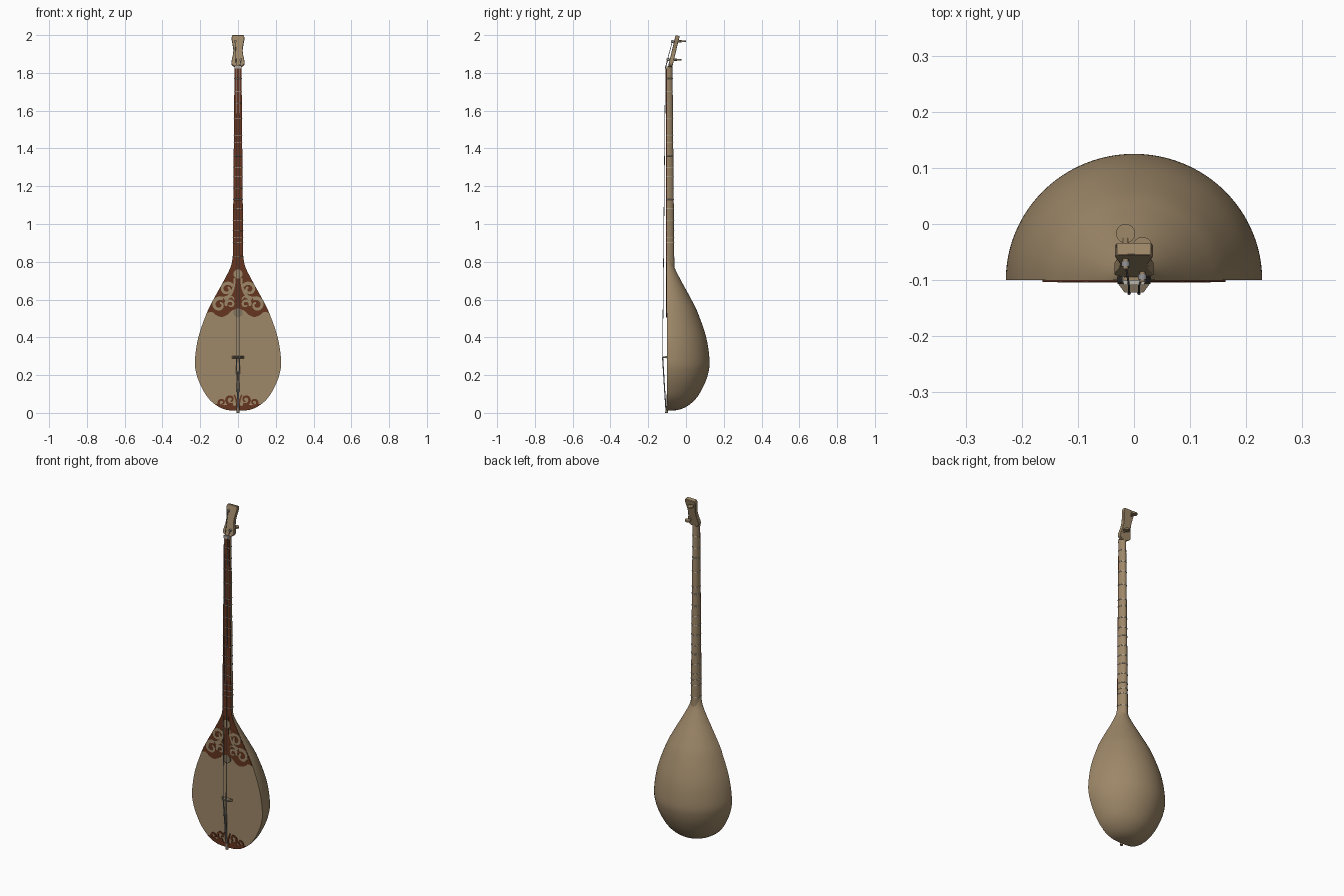
import bpy, bmesh, math
from math import sin, cos, pi
from mathutils import Vector

if "Cube" in bpy.data.objects:
    bpy.data.objects.remove(bpy.data.objects["Cube"])

def material(name, r, g, b):
    m = bpy.data.materials.new(name)
    m.diffuse_color = (r, g, b, 1)
    m.use_nodes = True
    m.node_tree.nodes["Principled BSDF"].inputs["Base Color"].default_value = m.diffuse_color
    return m

WOOD = material("tan wood", 0.34, 0.245, 0.14)
DARK = material("dark brown inlay", 0.13, 0.035, 0.014)
STEEL = material("grey string", 0.30, 0.30, 0.31)
FRET = material("pale fret", 0.50, 0.46, 0.40)
ROSE = material("rosette wood", 0.22, 0.17, 0.11)
FRONT = -0.10  # plane of the soundboard

def finish(name, bm, mat, angle=35):
    bmesh.ops.recalc_face_normals(bm, faces=bm.faces)
    me = bpy.data.meshes.new(name)
    bm.to_mesh(me)
    bm.free()
    me.materials.append(mat)
    for p in me.polygons:
        p.use_smooth = True
    me.set_sharp_from_angle(angle=math.radians(angle))
    ob = bpy.data.objects.new(name, me)
    bpy.context.collection.objects.link(ob)
    return ob

def spline(pts, n=6):
    """Smooth path through 2D points."""
    out = []
    for i in range(len(pts) - 1):
        a, b, c, d = [Vector(pts[min(max(j, 0), len(pts) - 1)]) for j in range(i - 1, i + 3)]
        for k in range(n):
            t = k / n
            out.append(0.5 * (2*b + (c - a)*t + (2*a - 5*b + 4*c - d)*t*t + (3*b - a - 3*c + d)*t**3))
    return out + [Vector(pts[-1])]

def loft(name, sections, mat, n=32):
    """D-shaped sections: (half width, depth, z), flat side to the front."""
    bm = bmesh.new()
    rings = [[bm.verts.new((w*cos(pi*k/n), FRONT + d*sin(pi*k/n), z)) for k in range(n + 1)]
             for w, d, z in sections]
    for a, b in zip(rings, rings[1:]):
        for k in range(n + 1):
            j = (k + 1) % (n + 1)
            bm.faces.new((a[k], a[j], b[j], b[k]))
    bm.faces.new(rings[0])
    bm.faces.new(rings[-1])
    return finish(name, bm, mat)

def add_plate(bm, outline, y0, y1):
    n = len(outline)
    a = [bm.verts.new((p[0], y0, p[1])) for p in outline]
    b = [bm.verts.new((p[0], y1, p[1])) for p in outline]
    bm.faces.new(a)
    bm.faces.new(b)
    for i in range(n):
        j = (i + 1) % n
        bm.faces.new((a[i], a[j], b[j], b[i]))

def plate(name, outline, thick, mat, base=FRONT):
    bm = bmesh.new()
    add_plate(bm, outline, base, base - thick)
    return finish(name, bm, mat)

def mirrored(half):
    """Closed outline from a half outline that runs from centre to centre."""
    return half + [(-p[0], p[1]) for p in reversed(half) if p[0] > 1e-5]

def strips(name, paths, thick, mat):
    """Tapering ribbons on the soundboard, mirrored left and right."""
    bm = bmesh.new()
    for path, w0, w1 in paths:
        for s in (1, -1):
            left, right = [], []
            for i, p in enumerate(path):
                t = (Vector(path[min(i+1, len(path)-1)]) - Vector(path[max(i-1, 0)])).normalized()
                w = w0 + (w1 - w0)*i/(len(path) - 1)
                left.append((s*(p[0] - t.y*w), p[1] + t.x*w))
                right.append((s*(p[0] + t.y*w), p[1] - t.x*w))
            for i in range(len(path) - 1):
                add_plate(bm, [left[i], left[i+1], right[i+1], right[i]], FRONT, FRONT - thick)
    bmesh.ops.remove_doubles(bm, verts=bm.verts, dist=1e-5)
    return finish(name, bm, mat)

def spiral(cx, cz, r0, r1, a0, a1, n=28):
    return [(cx + (r0 + (r1-r0)*k/n)*cos(math.radians(a0 + (a1-a0)*k/n)),
             cz + (r0 + (r1-r0)*k/n)*sin(math.radians(a0 + (a1-a0)*k/n))) for k in range(n + 1)]

def tube(name, pts, r, mat, closed=False):
    cu = bpy.data.curves.new(name, 'CURVE')
    cu.dimensions = '3D'
    cu.bevel_depth = r
    cu.bevel_resolution = 1
    cu.use_fill_caps = True
    sp = cu.splines.new('POLY')
    sp.points.add(len(pts) - 1)
    for q, p in zip(sp.points, pts):
        q.co = (*p, 1)
    sp.use_cyclic_u = closed
    cu.materials.append(mat)
    ob = bpy.data.objects.new(name, cu)
    bpy.context.collection.objects.link(ob)
    bpy.ops.object.select_all(action='DESELECT')
    ob.select_set(True)
    bpy.context.view_layer.objects.active = ob
    bpy.ops.object.convert(target='MESH')
    return ob

def cylinder(name, p0, p1, r0, r1, mat, n=24):
    p0, p1 = Vector(p0), Vector(p1)
    bm = bmesh.new()
    bmesh.ops.create_cone(bm, cap_ends=True, segments=n, radius1=r0, radius2=r1, depth=(p1-p0).length)
    rot = (p1 - p0).to_track_quat('Z', 'Y').to_matrix()
    for v in bm.verts:
        v.co = rot @ v.co + (p0 + p1)/2
    return finish(name, bm, mat)

# Pear-shaped bowl, half round at every height
profile = spline([(0.004, 0.012), (0.06, 0.016), (0.11, 0.037), (0.157, 0.078), (0.195, 0.14),
                  (0.221, 0.21), (0.228, 0.28), (0.21, 0.40), (0.165, 0.53), (0.125, 0.61),
                  (0.075, 0.70), (0.038, 0.775), (0.028, 0.83)])
loft("bowl_body", [(p.x, p.x*0.985, p.y) for p in profile], WOOD, 48)

# Neck, fingerboard, nut
def neck_w(z):
    return 0.028 - 0.0095*(z - 0.8)/1.03
loft("neck", [(neck_w(z), neck_w(z) + 0.01, z) for z in (0.77, 1.3, 1.835)], WOOD)
plate("fingerboard", mirrored([(0, 0.55), (0.011, 0.55), (0.013, 0.78), (neck_w(0.8), 0.80),
                               (neck_w(1.83), 1.83), (0, 1.83)]), 0.005, DARK)
plate("nut", mirrored([(0, 1.822), (0.019, 1.822), (0.019, 1.838), (0, 1.838)]), 0.009, FRET)

# Tied frets around the neck
for i, z in enumerate((0.83, 0.90, 0.93, 0.965, 1.02, 1.08, 1.13, 1.19, 1.25, 1.30,
                       1.36, 1.43, 1.47, 1.56, 1.64, 1.70, 1.77)):
    w = neck_w(z)
    ring = [(w*1.02*cos(pi*k/16), FRONT + (w + 0.01)*sin(pi*k/16), z) for k in range(17)]
    ring += [(-w, FRONT - 0.005, z), (w, FRONT - 0.005, z)]
    tube(f"fret_{i+1}", ring, 0.002, FRET, True)

# Upper inlay with scalloped lower edge and pale scrolls
scallop = [tuple(p) for p in spline([(0, 0.55), (0.03, 0.543), (0.055, 0.52), (0.085, 0.508),
                                    (0.115, 0.517), (0.138, 0.535), (0.163, 0.53)], 4)]
edge = [(p.x - 0.001, p.y) for p in profile if 0.54 < p.y < 0.82]
plate("upper_inlay", mirrored(scallop + edge + [(0, edge[-1][1])]), 0.003, DARK)
strips("upper_scrolls", [
    (spiral(0.058, 0.655, 0.035, 0.010, 150, -250), 0.009, 0.005),
    (spiral(0.098, 0.572, 0.038, 0.010, 120, -260), 0.010, 0.005),
    (spiral(0.040, 0.575, 0.024, 0.008, -20, 330), 0.007, 0.004),
    (spline([(0.018, 0.715), (0.022, 0.67), (0.042, 0.625), (0.075, 0.605)]), 0.004, 0.009),
    (spline([(0.02, 0.60), (0.035, 0.615), (0.06, 0.60), (0.065, 0.57)]), 0.003, 0.007),
], 0.0045, WOOD)

# Lower inlay along the bottom edge with dark scrolls
low = [(p.x - 0.001, p.y) for p in profile if p.y < 0.05]
plate("lower_inlay", mirrored([(0, low[0][1])] + low +
      [(0.095, 0.046), (0.07, 0.040), (0.045, 0.046), (0.02, 0.036), (0, 0.045)]), 0.003, DARK)
strips("lower_scrolls", [
    (spiral(0.040, 0.070, 0.027, 0.008, -120, 260), 0.008, 0.004),
    (spiral(0.085, 0.055, 0.020, 0.006, -60, 280), 0.007, 0.004),
    (spline([(0.004, 0.04), (0.01, 0.07), (0.02, 0.095)]), 0.006, 0.003),
], 0.004, DARK)

# Rosettes
for name, z, r in (("lower_rosette", 0.53, 0.024), ("upper_rosette", 0.735, 0.024)):
    cylinder(name, (0, FRONT, z), (0, FRONT - 0.006, z), r, r, ROSE if z < 0.6 else WOOD, 32)

# Bridge: foot wide, crest narrow
bm = bmesh.new()
bmesh.ops.create_cube(bm, size=1)
for v in bm.verts:
    crest = v.co.y < 0
    v.co = Vector((v.co.x*(0.034 if crest else 0.066), -0.122 if crest else FRONT,
                   0.295 + v.co.z*(0.006 if crest else 0.012)))
finish("bridge", bm, ROSE)

# Head: waisted outline leaning backwards
half = [(0, 0)] + [tuple(p) for p in spline([(0.018, 0), (0.033, 0.012), (0.034, 0.03), (0.027, 0.065),
        (0.025, 0.095), (0.030, 0.13), (0.034, 0.155), (0.030, 0.170)], 5)] + [(0, 0.170)]
bm = bmesh.new()
add_plate(bm, mirrored(half), -0.011, 0.011)
tilt = math.radians(13.5)
for v in bm.verts:
    y, z = v.co.y, v.co.z
    v.co.y = -0.084 + y*cos(tilt) + z*sin(tilt)
    v.co.z = 1.832 + z*cos(tilt) - y*sin(tilt)
head = finish("head", bm, WOOD)
bev = head.modifiers.new("soft_edges", 'BEVEL')
bev.width = 0.004
bev.segments = 2
bev.limit_method = 'ANGLE'
bev.angle_limit = math.radians(50)

# Tuning pegs with flat round grips
for i, (x, y, z) in enumerate(((-0.015, -0.08, 1.967), (0.015, -0.103, 1.87))):
    cylinder(f"peg_{i+1}", (x, y, z), (x, y + 0.055, z), 0.005, 0.006, WOOD)
    cylinder(f"peg_grip_{i+1}", (x, y + 0.063, z - 0.004), (x, y + 0.063, z + 0.004), 0.017, 0.017, WOOD)
    cylinder(f"peg_winding_{i+1}", (x, y + 0.004, z), (x, y + 0.014, z), 0.0075, 0.0075, STEEL)
    # Strings: bridge to nut to peg, and thicker tail cord
    s = -1 if x < 0 else 1
    tube(f"string_{i+1}", [(s*0.009, -0.124, 0.295), (s*0.009, -0.109, 1.83), (x, y + 0.008, z)],
         0.0018, STEEL)
    tube(f"tail_cord_{i+1}", [(s*0.002, -0.107, 0.03), (s*0.004, -0.113, 0.12), (s*0.009, -0.124, 0.297)],
         0.003, STEEL)

# Tail pin at the bottom edge
cylinder("tail_pin", (0, -0.102, 0.0), (0, -0.102, 0.035), 0.008, 0.007, ROSE)
